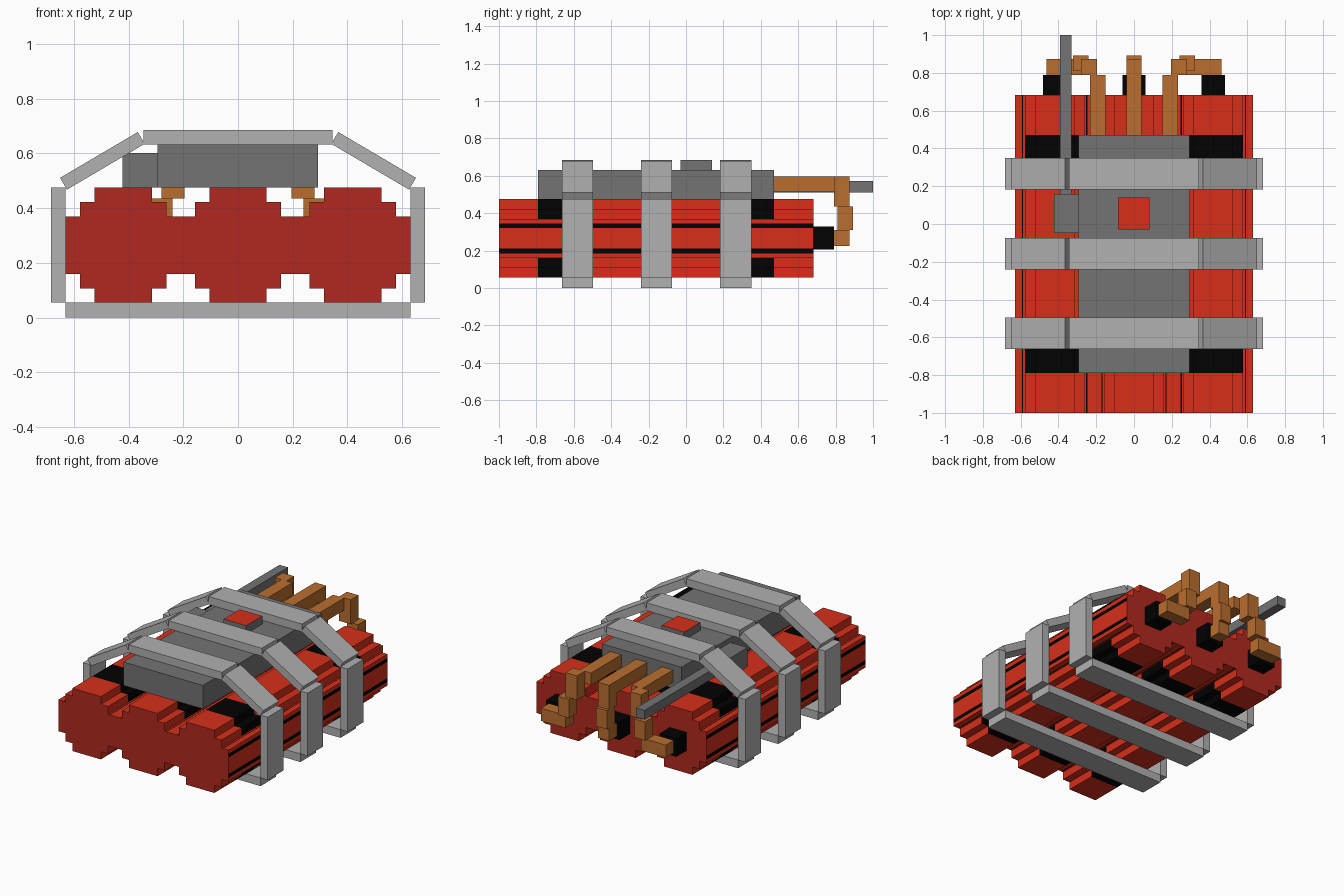
import bpy, bmesh, math
from mathutils import Matrix

if "Cube" in bpy.data.objects:
    bpy.data.objects.remove(bpy.data.objects["Cube"])


def material(name, rgb):
    m = bpy.data.materials.new(name)
    m.diffuse_color = (*rgb, 1)
    m.use_nodes = True
    m.node_tree.nodes["Principled BSDF"].inputs["Base Color"].default_value = m.diffuse_color
    return m


RED = material("red", (0.68, 0.028, 0.010))
END_RED = material("dark red", (0.44, 0.022, 0.014))
BLACK = material("black", (0.0005, 0.0005, 0.0005))
DARK = material("dark grey", (0.172, 0.172, 0.172))
LIGHT = material("light grey", (0.44, 0.44, 0.44))
BROWN = material("brown", (0.49, 0.158, 0.029))


def finish(name, bm, *mats):
    bmesh.ops.recalc_face_normals(bm, faces=bm.faces)
    me = bpy.data.meshes.new(name)
    bm.to_mesh(me)
    bm.free()
    for m in mats:
        me.materials.append(m)
    ob = bpy.data.objects.new(name, me)
    bpy.context.collection.objects.link(ob)
    return ob


def add_box(bm, x, y, z, angle=0):
    """Box from (min, max) ranges, optionally turned about its own y axis."""
    mid = [(a + b) / 2 for a, b in (x, y, z)]
    size = [b - a for a, b in (x, y, z)]
    mat = (Matrix.Translation(mid) @ Matrix.Rotation(angle, 4, 'Y')
           @ Matrix.Diagonal((*size, 1)))
    bmesh.ops.create_cube(bm, size=1, matrix=mat)


def box(name, mat, x, y, z):
    bm = bmesh.new()
    add_box(bm, x, y, z)
    return finish(name, bm, mat)


# Sticks: stepped profile with black end bands, thin black lines, darker ends
CZ = 0.265
quarter = [(0.21, 0.055), (0.21, 0.08), (0.21, 0.105), (0.173, 0.105),
           (0.167, 0.105), (0.158, 0.105), (0.158, 0.158), (0.105, 0.158),
           (0.105, 0.21)]
half = quarter + [(-x, z) for x, z in reversed(quarter)]
profile = half + [(-x, -z) for x, z in half]
cuts = [-1, -0.79, -0.58, 0.26, 0.47, 0.682]


def stick(name, cx):
    bm = bmesh.new()
    rings = [[bm.verts.new((cx + x, y, CZ + z)) for x, z in profile] for y in cuts]
    n = len(profile)
    for s in range(len(cuts) - 1):
        a, b = rings[s], rings[s + 1]
        for i in range(n):
            j = (i + 1) % n
            f = bm.faces.new((a[i], a[j], b[j], b[i]))
            c = f.calc_center_median()
            dx, dz = abs(c.x - cx), abs(c.z - CZ)
            band = s in (1, 3) and dz > 0.11
            line = (dx > 0.2 and 0.055 < dz < 0.08) or (0.168 < dx < 0.172)
            f.material_index = int(band or line)
    for ring in (rings[0], rings[-1]):
        bm.faces.new(ring).material_index = 2
    finish(name, bm, RED, BLACK, END_RED)


for label, cx in (("left", -0.42), ("middle", 0), ("right", 0.42)):
    stick(label + "_stick", cx)
    # Black cap on the rear end
    box(label + "_cap", BLACK, (cx - 0.062, cx + 0.062), (0.682, 0.79), (0.205, 0.328))

# Straps: bottom, top, uprights and slanted shoulders
for k, y0 in enumerate((-0.662, -0.241, 0.183)):
    y = (y0, y0 + 0.166)
    bm = bmesh.new()
    add_box(bm, (-0.63, 0.63), y, (0, 0.055))
    add_box(bm, (-0.345, 0.345), y, (0.632, 0.685))
    for s in (-1, 1):
        add_box(bm, tuple(sorted((s * 0.63, s * 0.683))), y, (0.055, 0.475))
        add_box(bm, (s * 0.496 - 0.165, s * 0.496 + 0.165), y, (0.548, 0.598),
                s * math.radians(30.5))
    finish(f"strap_{k + 1}", bm, LIGHT)

# Control box, side box and antenna
box("control_box", DARK, (-0.295, 0.293), (-0.79, 0.47), (0.475, 0.632))
box("side_box", DARK, (-0.423, -0.295), (-0.047, 0.16), (0.475, 0.601))
box("antenna", DARK, (-0.393, -0.33), (0.16, 1.0), (0.51, 0.572))

# Button with a red top
button = box("button", DARK, (-0.085, 0.082), (-0.03, 0.14), (0.632, 0.685))
button.data.materials.append(RED)
for p in button.data.polygons:
    p.material_index = int(p.normal.z > 0.5)

# Fuses: segments run back, step down and turn in to the caps
segments = [((0.47, 0.79), (0.515, 0.597)), ((0.79, 0.873), (0.435, 0.597)),
            ((0.81, 0.893), (0.31, 0.435)), ((0.79, 0.873), (0.225, 0.31))]
outer = [(0.15, 0.232), (0.195, 0.28), (0.24, 0.322), (0.28, 0.462)]
for label, s in (("left", -1), ("middle", 0), ("right", 1)):
    bm = bmesh.new()
    for (y, z), xr in zip(segments, outer):
        x = tuple(sorted(s * v for v in xr)) if s else (-0.041, 0.041)
        add_box(bm, x, y, z)
    finish(label + "_fuse", bm, BROWN)
